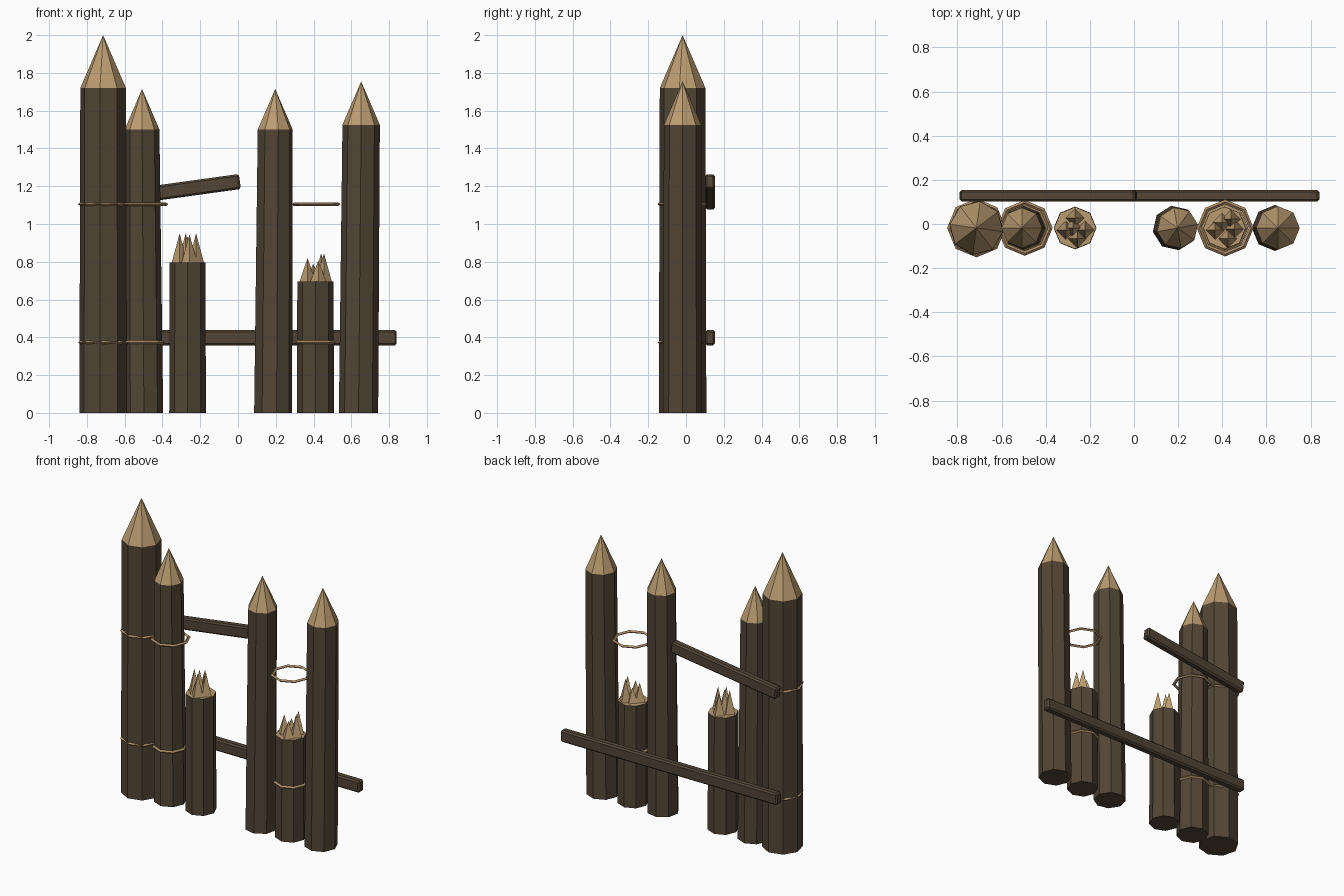
import bpy, bmesh, math
from mathutils import Matrix, Vector

cube = bpy.data.objects.get("Cube")
if cube:
    bpy.data.objects.remove(cube, do_unlink=True)


def material(name, rgb):
    m = bpy.data.materials.new(name)
    m.use_nodes = True
    m.diffuse_color = (*rgb, 1)
    m.node_tree.nodes["Principled BSDF"].inputs["Base Color"].default_value = (*rgb, 1)
    return m


BARK = material("dark bark", (0.085, 0.06, 0.036))
CUT = material("fresh cut wood", (0.50, 0.335, 0.165))
ROPE = material("rope", (0.44, 0.28, 0.14))
Y = -0.018


def finish(name, bm, *mats):
    bmesh.ops.recalc_face_normals(bm, faces=bm.faces)
    me = bpy.data.meshes.new(name)
    bm.to_mesh(me)
    bm.free()
    for m in mats:
        me.materials.append(m)
    ob = bpy.data.objects.new(name, me)
    bpy.context.collection.objects.link(ob)
    return ob


def ring(bm, x, z, r, turn):
    angles = [math.radians(turn + 45 * i) for i in range(8)]
    return [bm.verts.new((x + r * math.cos(a), Y + r * math.sin(a), z)) for a in angles]


def shaft(bm, x0, x1, r0, r1, height, turn):
    low, high = ring(bm, x0, 0, r0, turn), ring(bm, x1, height, r1, turn)
    bm.faces.new(low)
    for i in range(8):
        bm.faces.new((low[i], low[i - 1], high[i - 1], high[i]))
    return high


# Tall sharpened posts: leaning, tapered shaft with a carved point
def sharp_post(name, x0, x1, r0, r1, height, tip, turn=0):
    bm = bmesh.new()
    high = shaft(bm, x0, x1, r0, r1, height, turn)
    apex = bm.verts.new((x1, Y, tip))
    for i in range(8):
        bm.faces.new((high[i - 1], high[i], apex)).material_index = 1
    finish(name, bm, BARK, CUT)


# Broken posts: short shaft with a cluster of splinters on the cut top
def broken_post(name, x, r, height, splinters):
    bm = bmesh.new()
    high = shaft(bm, x, x, r, r * 0.98, height, 0)
    bm.faces.new(high).material_index = 1
    finish(name, bm, BARK, CUT)
    bm = bmesh.new()
    for dx, dy, h in splinters:
        place = Matrix.Translation((x + dx, Y + dy, height + h / 2))
        bmesh.ops.create_cone(bm, cap_ends=True, segments=4, radius1=0.042,
                              radius2=0, depth=h, matrix=place)
    finish(name + "_splinters", bm, CUT)


# Rope bands: eight-sided hoops with a diamond section
def rope_band(name, x, z, r, width=0.011, thick=0.009):
    bm = bmesh.new()
    loops = [ring(bm, x, z + dz, r + dr, 0)
             for dr, dz in ((width, 0), (0, thick), (-width, 0), (0, -thick))]
    for k in range(4):
        a, b = loops[k - 1], loops[k]
        for i in range(8):
            bm.faces.new((a[i - 1], a[i], b[i], b[i - 1]))
    finish(name, bm, ROPE)


# Rails: beveled planks behind the posts
def rail(name, start, end):
    a, b = Vector((start[0], 0.128, start[1])), Vector((end[0], 0.128, end[1]))
    tilt = math.atan2(b.z - a.z, b.x - a.x)
    bm = bmesh.new()
    bmesh.ops.create_cube(bm, size=1, matrix=Matrix.Diagonal(((b - a).length, 0.052, 0.08, 1)))
    bmesh.ops.bevel(bm, geom=bm.edges[:], offset=0.01, segments=1, affect='EDGES')
    bm.transform(Matrix.Translation((a + b) / 2) @ Matrix.Rotation(-tilt, 4, 'Y'))
    finish(name, bm, BARK)


sharp_post("corner_post", -0.714, -0.714, 0.127, 0.122, 1.72, 2.0, -8)
sharp_post("second_post", -0.498, -0.508, 0.102, 0.092, 1.5, 1.715)
sharp_post("middle_post", 0.186, 0.197, 0.102, 0.094, 1.5, 1.715, 10)
sharp_post("end_post", 0.638, 0.652, 0.104, 0.099, 1.525, 1.755)

broken_post("left_broken_post", -0.267, 0.097, 0.795,
            [(-0.042, -0.01, 0.155), (0.0, 0.045, 0.14), (0.045, -0.01, 0.155),
             (0.01, -0.048, 0.15), (-0.01, 0.0, 0.155)])
broken_post("right_broken_post", 0.41, 0.098, 0.695,
            [(-0.042, -0.01, 0.125), (0.03, 0.04, 0.15), (0.045, -0.005, 0.15),
             (0.015, -0.048, 0.11), (-0.012, 0.025, 0.095)])

rope_band("corner_lower_band", -0.714, 0.373, 0.122)
rope_band("corner_upper_band", -0.714, 1.105, 0.122)
rope_band("second_lower_band", -0.5, 0.373, 0.1)
rope_band("second_upper_band", -0.495, 1.105, 0.115)
rope_band("broken_lower_band", 0.41, 0.373, 0.097)
rope_band("loose_upper_band", 0.413, 1.105, 0.118)

rail("lower_rail", (-0.79, 0.398), (0.84, 0.398))
rail("upper_rail", (-0.785, 1.115), (0.01, 1.225))
